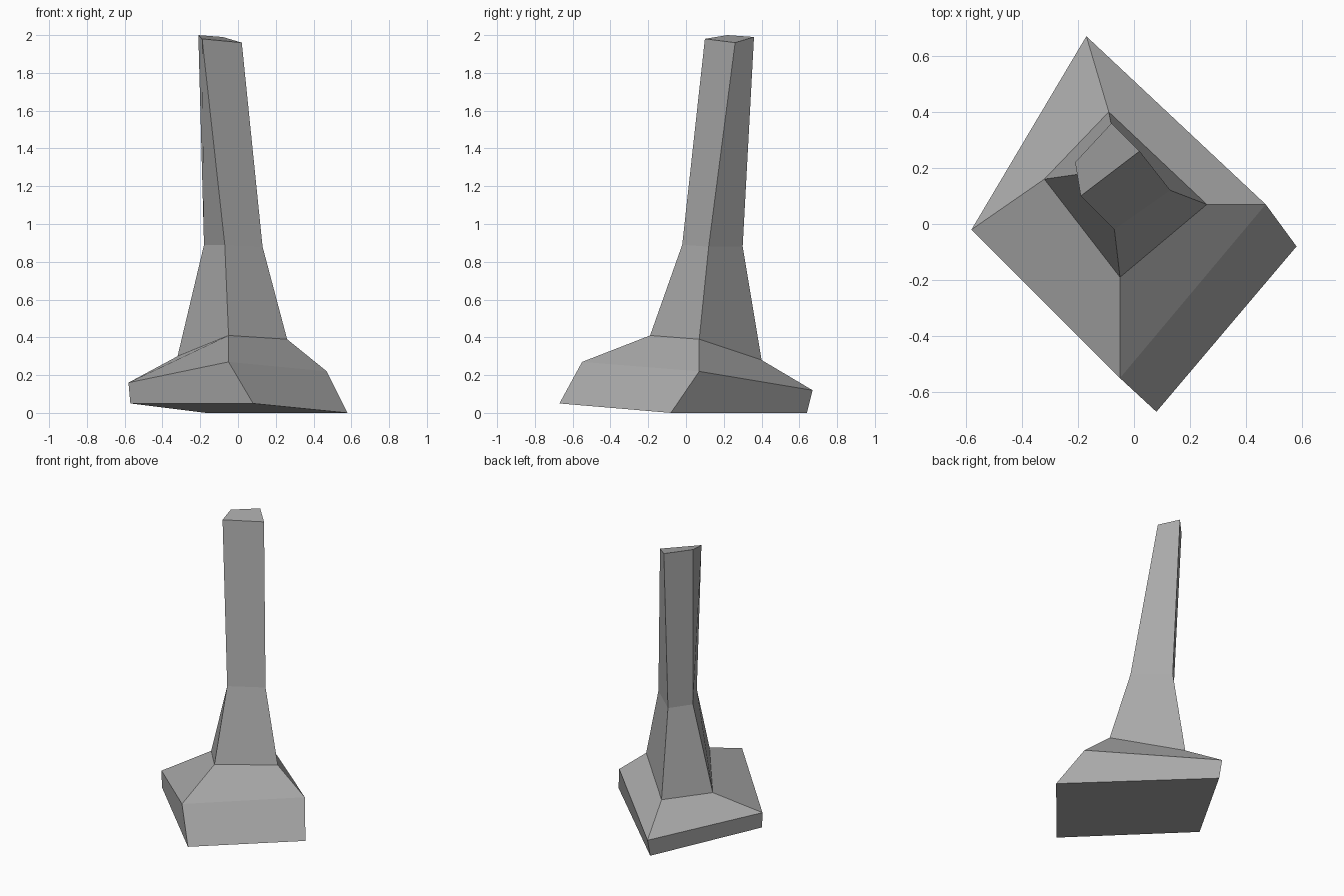
import bpy
import bmesh

default_cube = bpy.data.objects.get("Cube")
if default_cube:
    bpy.data.objects.remove(default_cube, do_unlink=True)

# Single stone grey
stone = bpy.data.materials.new("stone_grey")
stone.use_nodes = True
colour = (0.4, 0.4, 0.4, 1)
stone.diffuse_color = colour
stone.node_tree.nodes["Principled BSDF"].inputs["Base Color"].default_value = colour

# Four-cornered cross-sections, each listed front, +x, back, -x
ground = [(0.08, -0.67, 0.05), (0.58, -0.08, 0), (-0.17, 0.64, 0), (-0.57, -0.03, 0.05)]
rim = [(-0.05, -0.55, 0.27), (0.47, 0.07, 0.22), (-0.17, 0.67, 0.12), (-0.58, -0.02, 0.16)]
collar = [(-0.05, -0.19, 0.41), (0.26, 0.07, 0.39), (-0.09, 0.4, 0.28), (-0.32, 0.16, 0.3)]
waist = [(-0.07, -0.02, 0.89), (0.13, 0.12, 0.88), (-0.07, 0.3, 0.88), (-0.18, 0.18, 0.89)]
tip = [(-0.19, 0.1, 1.98), (0.02, 0.26, 1.96), (-0.08, 0.36, 1.99), (-0.21, 0.22, 2)]


def loft(name, sections, cap_bottom=False, cap_top=False):
    """Skin consecutive cross-sections with flat quads."""
    bm = bmesh.new()
    rings = [[bm.verts.new(point) for point in section] for section in sections]
    for lower, upper in zip(rings, rings[1:]):
        count = len(lower)
        for i in range(count):
            j = (i + 1) % count
            bm.faces.new((lower[i], lower[j], upper[j], upper[i]))
    if cap_bottom:
        bm.faces.new(reversed(rings[0]))
    if cap_top:
        bm.faces.new(rings[-1])
    mesh = bpy.data.meshes.new(name)
    bm.to_mesh(mesh)
    bm.free()
    mesh.materials.append(stone)
    part = bpy.data.objects.new(name, mesh)
    bpy.context.collection.objects.link(part)
    return part


# Wide sloping foot, and the tapering shaft that leans out of it
loft("foot", [ground, rim, collar], cap_bottom=True)
loft("shaft", [collar, waist, tip], cap_top=True)
